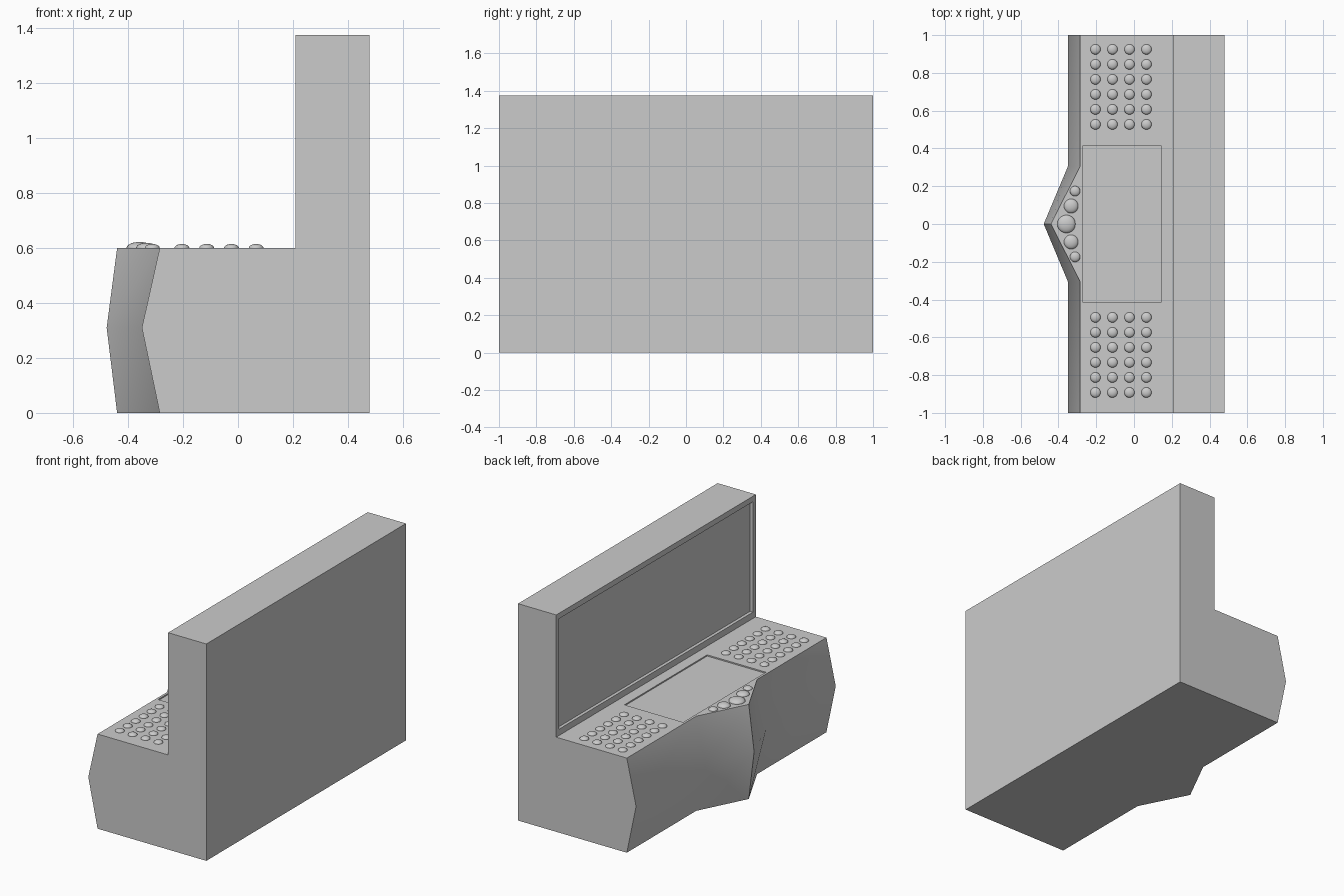
import bpy, bmesh, math

if "Cube" in bpy.data.objects:
    bpy.data.objects.remove(bpy.data.objects["Cube"])

TOP, BACK, WALL, H = 0.60, 0.478, 0.21, 1.375


def select_only(ob):
    bpy.ops.object.select_all(action='DESELECT')
    ob.select_set(True)
    bpy.context.view_layer.objects.active = ob


def cut_box(target, lo, hi):
    # subtract a box given by two corners
    bpy.ops.mesh.primitive_cube_add(size=1, location=[(a + b) / 2 for a, b in zip(lo, hi)])
    cutter = bpy.context.object
    cutter.name = "recess_cutter"
    cutter.hide_render = True
    cutter.scale = [b - a for a, b in zip(lo, hi)]
    mod = target.modifiers.new("recess", 'BOOLEAN')
    mod.operation, mod.solver, mod.object = 'DIFFERENCE', 'EXACT', cutter
    select_only(target)
    bpy.ops.object.modifier_apply(modifier=mod.name)
    bpy.data.objects.remove(cutter)


def dome(name, x, y, r, squash):
    bpy.ops.mesh.primitive_uv_sphere_add(segments=20, ring_count=12, radius=r, location=(x, y, TOP))
    ob = bpy.context.object
    ob.name = name
    ob.scale.z = squash
    bpy.ops.object.shade_smooth()


# console body: L-shaped profile lofted along y, nose pushed out in the middle
bm = bmesh.new()
rings = []
for y, edge, mid in [(-1, -0.285, -0.35), (-0.305, -0.285, -0.35), (0, -0.44, -0.478),
                     (0.305, -0.285, -0.35), (1, -0.285, -0.35)]:
    profile = [(edge, 0), (BACK, 0), (BACK, H), (WALL, H), (WALL, TOP), (edge, TOP), (mid, 0.31)]
    rings.append([bm.verts.new((x, y, z)) for x, z in profile])
for a, b in zip(rings, rings[1:]):
    for i in range(len(a)):
        j = (i + 1) % len(a)
        bm.faces.new((a[i], a[j], b[j], b[i]))
bm.faces.new(rings[0])
bm.faces.new(rings[-1])
bmesh.ops.recalc_face_normals(bm, faces=bm.faces)
mesh = bpy.data.meshes.new("console_body")
bm.to_mesh(mesh)
bm.free()
body = bpy.data.objects.new("console_body", mesh)
bpy.context.collection.objects.link(body)

# recessed screen and shallow desk panel
cut_box(body, (WALL - 0.1, -0.97, TOP + 0.04), (WALL + 0.02, 0.97, H - 0.035))
cut_box(body, (-0.27, -0.415, TOP - 0.008), (0.142, 0.415, TOP + 0.02))
select_only(body)
bpy.ops.object.shade_smooth_by_angle(angle=math.radians(30))

# two keypads of 4 x 6 buttons
for y0 in (0.527, -0.892):
    for i in range(4):
        for j in range(6):
            dome("keypad_button", -0.204 + 0.09 * i, y0 + 0.0795 * j, 0.027, 0.55)

# row of graded domes on the nose
dome("nose_dome_large", -0.358, 0, 0.048, 0.46)
for s in (-1, 1):
    dome("nose_dome_medium", -0.333, s * 0.095, 0.038, 0.5)
    dome("nose_dome_small", -0.312, s * 0.174, 0.027, 0.55)
